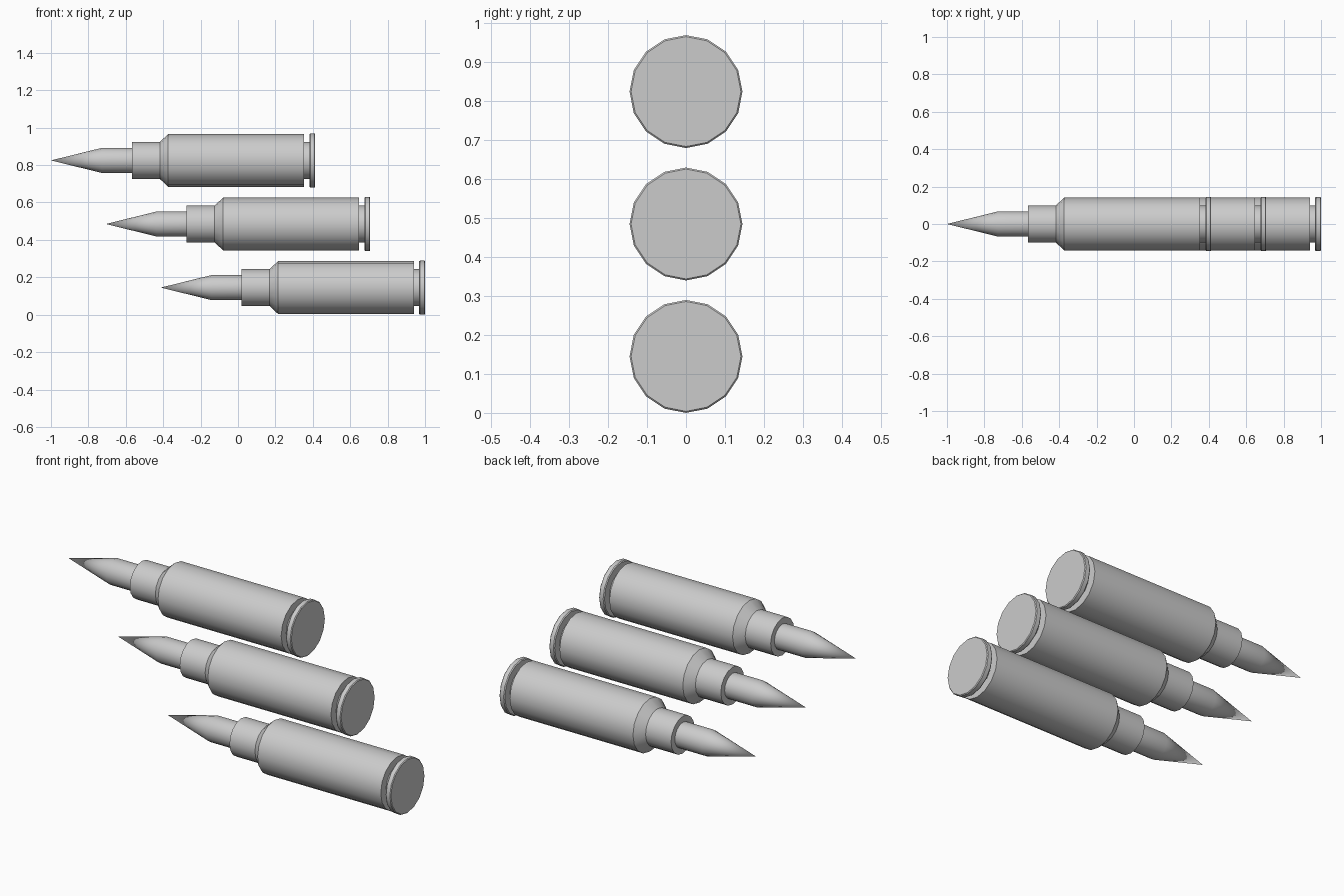
import bpy, bmesh, math

if "Cube" in bpy.data.objects:
    bpy.data.objects.remove(bpy.data.objects["Cube"])

SIDES = 16


def lathe(name, profile, x0, z0):
    """Revolve (x, radius) points about a lengthwise axis; radius 0 is a point."""
    bm = bmesh.new()
    rings = []
    for x, r in profile:
        if r == 0:
            rings.append([bm.verts.new((x, 0, 0))])
        else:
            rings.append([bm.verts.new((x, r * math.sin(a), r * math.cos(a)))
                          for a in (2 * math.pi * i / SIDES for i in range(SIDES))])
    for a, b in zip(rings, rings[1:]):
        for i in range(SIDES):
            j = (i + 1) % SIDES
            if len(a) == 1:
                bm.faces.new((a[0], b[i], b[j]))
            else:
                bm.faces.new((a[i], b[i], b[j], a[j]))
    # flat end caps
    for ring in (rings[0], rings[-1]):
        if len(ring) > 1:
            bm.faces.new(ring)
    bmesh.ops.recalc_face_normals(bm, faces=bm.faces)
    mesh = bpy.data.meshes.new(name)
    bm.to_mesh(mesh)
    bm.free()
    ob = bpy.data.objects.new(name, mesh)
    ob.location = (x0, 0, z0)
    bpy.context.collection.objects.link(ob)
    bpy.ops.object.select_all(action='DESELECT')
    bpy.context.view_layer.objects.active = ob
    ob.select_set(True)
    bpy.ops.object.shade_smooth_by_angle(angle=math.radians(35))
    return ob


# profiles measured from the tip
tip = [(0, 0), (0.272, 0.067), (0.45, 0.067)]
casing = [(0.432, 0.099), (0.582, 0.099), (0.627, 0.141), (1.353, 0.141),
          (1.353, 0.099), (1.382, 0.099), (1.382, 0.141), (1.387, 0.145),
          (1.409, 0.145), (1.413, 0.141)]

# three staggered rounds, bottom to top
for n in range(3):
    x, z = -0.413 - 0.2935 * n, 0.145 + 0.34 * n
    lathe(f"round_{n + 1}_tip", tip, x, z)
    lathe(f"round_{n + 1}_casing", casing, x, z)
